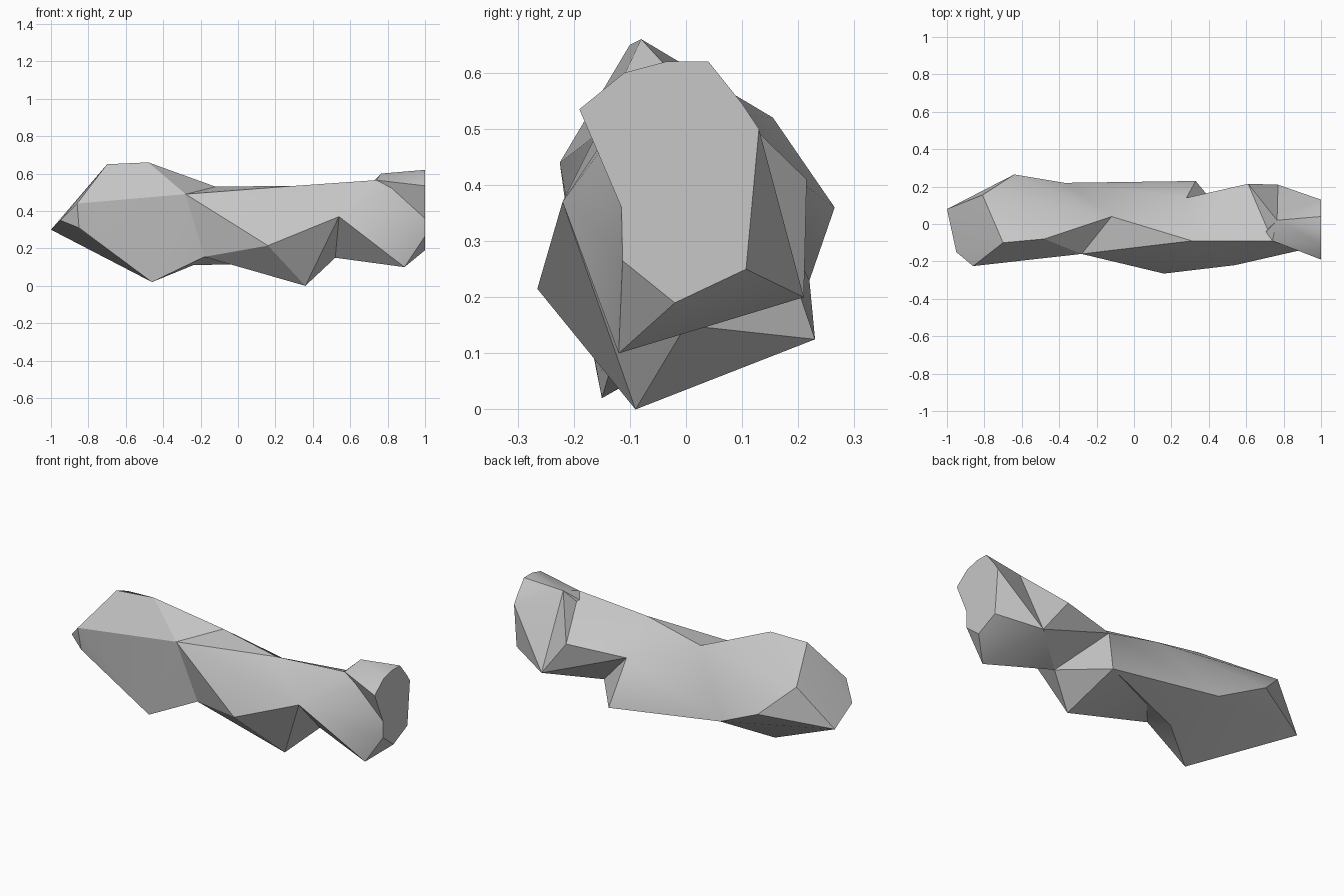
import bpy
import bmesh
import math

default_cube = bpy.data.objects.get("Cube")
if default_cube:
    bpy.data.objects.remove(default_cube, do_unlink=True)

# Stone colour
stone = bpy.data.materials.new("grey stone")
stone.use_nodes = True
stone_colour = (0.57, 0.57, 0.57, 1.0)
stone.diffuse_color = stone_colour
stone.node_tree.nodes["Principled BSDF"].inputs["Base Color"].default_value = stone_colour

# Corner groups along the length of the rock
tip = [(-1, .08, .3), (-.95, -.15, .35), (-.86, -.225, .44),
       (-.85, -.207, .31), (-.81, .155, .52)]
shoulder = [(-.7, -.1, .65), (-.48, -.08, .66), (-.64, .265, .36), (-.46, -.15, .02)]
waist_top = [(-.28, -.16, .49), (-.12, .04, .53)]
waist_low = [(-.37, .22, .23), (-.18, -.11, .155)]
waist_keel = (-.24, 0, .11)
belly = [(.16, -.265, .215), (.36, -.09, 0)]
heel = (.33, .23, .125)
ridge = [(.31, -.09, .535), (.28, .14, .39)]
front_knob = (.54, -.22, .37)
notch = (.52, 0, .15)
neck_top = (.74, -.09, .565)
step_top = (.765, .02, .6)
neck_back = (.61, .215, .41)
neck_low = [(.77, .21, .2), (.89, -.12, .1)]

# Broken end face, lying in one upright plane
end_crest = [(1, y, z) for y, z in [(-.19, .535), (-.11, .6)]]
end_top = [(1, y, z) for y, z in [(-.035, .62), (.04, .62), (.1, .545), (.13, .5)]]
end_base = [(1, y, z) for y, z in [(.107, .25), (-.02, .19), (-.113, .265), (-.115, .36)]]


def make_chunk(name, corners):
    """A faceted stone chunk: the convex skin around its corners."""
    bm = bmesh.new()
    for corner in corners:
        bm.verts.new(corner)
    hull = bmesh.ops.convex_hull(bm, input=bm.verts)
    spare = {v for v in hull["geom_interior"] + hull["geom_unused"]
             if isinstance(v, bmesh.types.BMVert)}
    bmesh.ops.delete(bm, geom=list(spare), context="VERTS")
    bmesh.ops.recalc_face_normals(bm, faces=bm.faces)
    mesh = bpy.data.meshes.new(name)
    bm.to_mesh(mesh)
    bm.free()
    mesh.materials.append(stone)
    chunk = bpy.data.objects.new(name, mesh)
    bpy.context.collection.objects.link(chunk)
    return chunk


# Overlapping chunks from the tip to the broken end
waist = waist_top + waist_low
rock = make_chunk("rock", tip + shoulder + waist + [waist_keel])
others = [
    make_chunk("rock_middle", waist + belly + ridge + [heel, front_knob, notch]),
    make_chunk("rock_underside", waist + [waist_keel, heel]),
    make_chunk("rock_neck", ridge + neck_low + [front_knob, notch, neck_top, neck_back]),
    make_chunk("rock_step", neck_low + [neck_top, step_top, neck_back]),
    make_chunk("rock_end", neck_low + end_top + end_base + [front_knob, neck_top, step_top]),
    make_chunk("rock_crest", end_crest + end_top + end_base[-1:] + [neck_top, step_top]),
]

# Fuse the chunks into one solid
for chunk in others:
    fuse = rock.modifiers.new("fuse " + chunk.name, "BOOLEAN")
    fuse.operation = "UNION"
    fuse.solver = "EXACT"
    fuse.object = chunk
depsgraph = bpy.context.evaluated_depsgraph_get()
fused_mesh = bpy.data.meshes.new_from_object(rock.evaluated_get(depsgraph))
rock.modifiers.clear()
rock.data = fused_mesh
for chunk in others:
    bpy.data.objects.remove(chunk, do_unlink=True)

# Merge stray corners, then soften only the shallow creases
bm = bmesh.new()
bm.from_mesh(rock.data)
bmesh.ops.remove_doubles(bm, verts=bm.verts, dist=0.002)
bmesh.ops.dissolve_limit(bm, angle_limit=math.radians(1), verts=bm.verts, edges=bm.edges)
bm.to_mesh(rock.data)
bm.free()
bpy.ops.object.select_all(action="DESELECT")
rock.select_set(True)
bpy.context.view_layer.objects.active = rock
bpy.ops.object.shade_smooth_by_angle(angle=math.radians(30))
